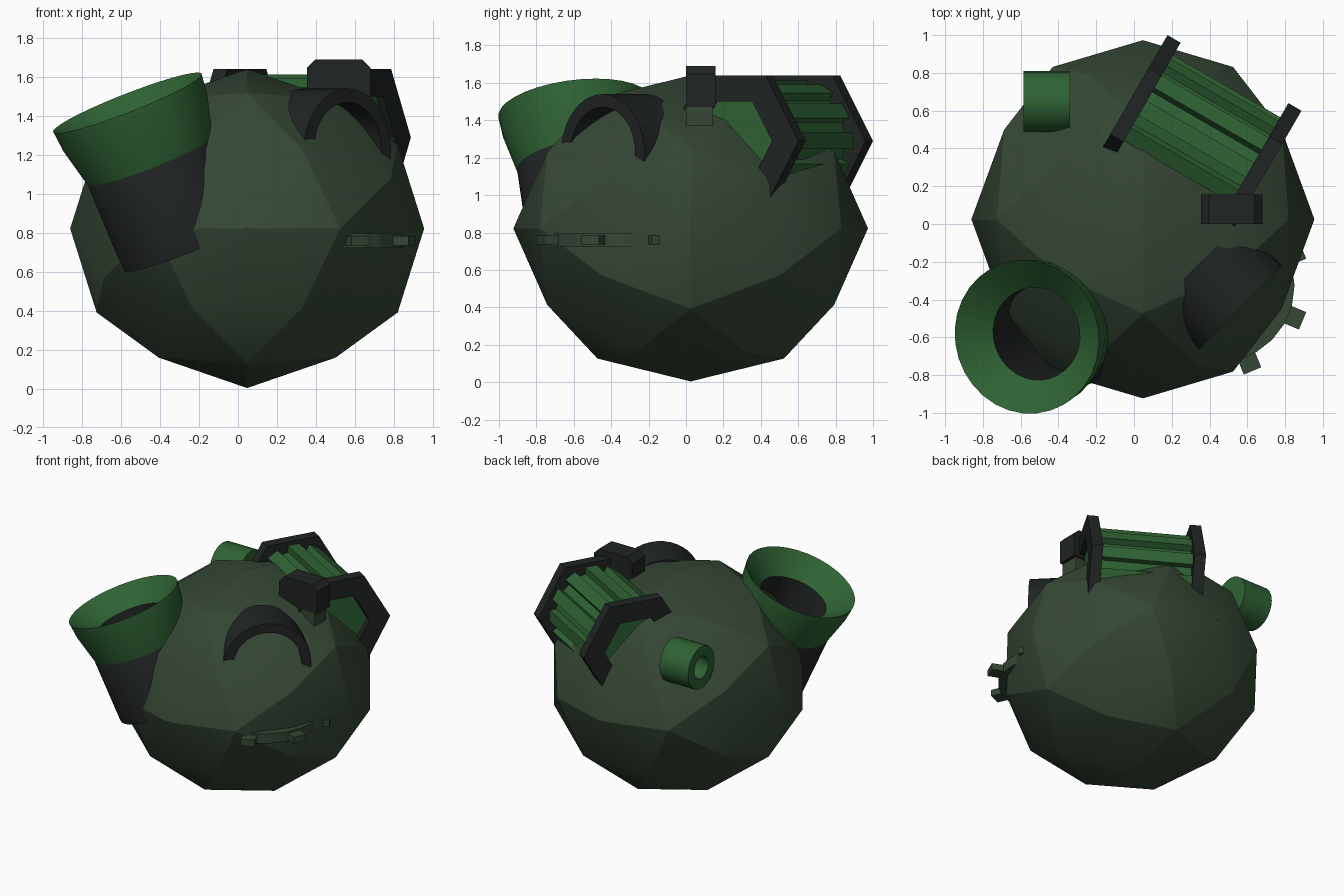
import bpy, bmesh, math
from math import cos, sin, pi, radians
from mathutils import Matrix, Vector

if "Cube" in bpy.data.objects:
    bpy.data.objects.remove(bpy.data.objects["Cube"])


def material(name, rgb):
    m = bpy.data.materials.new(name)
    m.diffuse_color = (*rgb, 1)
    m.use_nodes = True
    m.node_tree.nodes["Principled BSDF"].inputs["Base Color"].default_value = m.diffuse_color
    return m


HULL = material("dark_olive", (0.036, 0.064, 0.036))
GREEN = material("green", (0.028, 0.125, 0.034))
BLACK = material("near_black", (0.014, 0.018, 0.016))


def finish(name, bm, mat, matrix=Matrix(), smooth=None):
    bmesh.ops.transform(bm, matrix=matrix, verts=bm.verts)
    bmesh.ops.recalc_face_normals(bm, faces=bm.faces)
    mesh = bpy.data.meshes.new(name)
    bm.to_mesh(mesh)
    bm.free()
    mesh.materials.append(mat)
    ob = bpy.data.objects.new(name, mesh)
    bpy.context.collection.objects.link(ob)
    if smooth:
        bpy.ops.object.select_all(action='DESELECT')
        ob.select_set(True)
        bpy.context.view_layer.objects.active = ob
        bpy.ops.object.shade_smooth_by_angle(angle=radians(smooth))
    return ob


def frame(origin, x, z):
    """Local axes: x and z given, y completes them."""
    x, z = Vector(x).normalized(), Vector(z).normalized()
    y = z.cross(x)
    m = Matrix((x, y, z)).transposed().to_4x4()
    m.translation = origin
    return m


def lathe(name, profile, segs, mat, matrix, closed=False, smooth=None):
    bm = bmesh.new()
    vs = [bm.verts.new((r, 0, z)) for r, z in profile]
    pairs = list(zip(vs, vs[1:])) + ([(vs[-1], vs[0])] if closed else [])
    edges = [bm.edges.new(p) for p in pairs]
    bmesh.ops.spin(bm, geom=vs + edges, cent=(0, 0, 0), axis=(0, 0, 1),
                   angle=2 * pi, steps=segs, use_duplicate=False)
    bmesh.ops.remove_doubles(bm, verts=bm.verts, dist=1e-4)
    return finish(name, bm, mat, matrix, smooth)


def prism(name, profile, z0, z1, mat, matrix, smooth=None):
    bm = bmesh.new()
    f = bm.faces.new([bm.verts.new((x, y, z0)) for x, y in profile])
    ext = bmesh.ops.extrude_face_region(bm, geom=[f], use_keep_orig=True)
    top = [v for v in ext["geom"] if isinstance(v, bmesh.types.BMVert)]
    bmesh.ops.translate(bm, vec=(0, 0, z1 - z0), verts=top)
    return finish(name, bm, mat, matrix, smooth)


def box(name, lo, hi, mat):
    bm = bmesh.new()
    bmesh.ops.create_cube(bm, size=1)
    lo, hi = Vector(lo), Vector(hi)
    m = Matrix.Translation((lo + hi) / 2) @ Matrix.Diagonal((*(hi - lo), 1))
    return finish(name, bm, mat, m)


# Faceted body: 80-sided icosphere with edge midpoints on the axes
bm = bmesh.new()
a, b = 0.5257, 0.8507
pts = set()
for s in (1, -1):
    base = [(s, 0, 0)]
    for t in (1, -1):
        base.append((s * b, 0, t * a))
        base += [(s * 0.5, t * 0.309, u * 0.809) for u in (1, -1)]
    for p in base:
        pts |= {p, (p[2], p[0], p[1]), (p[1], p[2], p[0])}
for p in sorted(pts):
    bm.verts.new(p)
bmesh.ops.convex_hull(bm, input=bm.verts)
finish("body", bm, HULL, Matrix.Translation((0.047, 0.025, 0.822))
       @ Matrix.Diagonal((0.908, 0.948, 0.818, 1)), smooth=20)

# Tilted mortar tube with flared muzzle
tube = frame((-0.567, -0.597, 1.467), Vector((0.925, 0, 0.362)), (-0.362, -0.115, 0.925))
tube = Matrix.Translation(tube.translation) @ Vector((-0.362, -0.115, 0.925)).to_track_quat('Z', 'Y').to_matrix().to_4x4()
lathe("mortar_barrel", [(0, -0.8), (0.335, -0.8), (0.345, -0.32), (0.247, -0.14),
                        (0.247, -0.7), (0, -0.7)], 32, BLACK, tube, smooth=30)
lathe("mortar_muzzle", [(0.345, -0.32), (0.398, -0.11), (0.41, 0), (0.247, -0.14)],
      32, GREEN, tube, smooth=30)

# Ribbed drum held between two hexagonal frames
along, across = (0.866, -0.5, 0), (0.5, 0.866, 0)
ends = [(0.01, 0.63, 1.29), (0.65, 0.27, 1.29)]
for i, c in enumerate(ends):
    lathe("drum_frame_%d" % (i + 1), [(0.404, -0.04), (0.404, 0.04), (0.242, 0.04), (0.242, -0.04)],
          6, BLACK, frame(c, across, along), closed=True)
teeth = 12
ribs = []
for i in range(teeth):
    for off, r in ((-0.3, 0.275), (-0.26, 0.325), (0.26, 0.325), (0.3, 0.275)):
        t = 2 * pi * (i + off) / teeth
        ribs.append((r * cos(t), r * sin(t)))
prism("ribbed_drum", ribs, -0.367, 0.367, GREEN, frame((0.33, 0.45, 1.29), across, along))

# Sight block on its base
w, c = 0.163, 0.042
block = [(-w, 1.475), (w, 1.475), (w, 1.69 - c), (w - c, 1.69), (c - w, 1.69), (-w, 1.69 - c)]
prism("sight_block", block, -0.157, 0, BLACK, frame((0.517, 0, 0), (1, 0, 0), (0, -1, 0)))
box("sight_base", (0.40, 0, 1.3), (0.655, 0.145, 1.48), HULL)

# Arched hood over the front right
n = 20
arch = [(0.315 * cos(pi * i / n), 0.315 * sin(pi * i / n)) for i in range(n + 1)]
arch += [(0.245 * cos(pi * i / n), 0.245 * sin(pi * i / n)) for i in range(n, -1, -1)]
prism("arched_hood", arch, -0.32, 0, BLACK,
      frame((0.562, -0.445, 1.225), (1, 1, 0), (1, -1, 0)) @ Matrix.Rotation(radians(-9), 4, 'Z'),
      smooth=30)

# Exhaust pipe at the back left
lathe("exhaust_pipe", [(0, -0.245), (0.162, -0.245), (0.162, 0), (0.085, 0), (0.085, -0.12), (0, -0.12)],
      24, GREEN, frame((-0.585, 0.648, 1.285), (0, 1, 0), (-1, 0, 0)), smooth=30)

# Half-sunk gear at the front right
hub = Matrix.Translation((0.44, -0.325, 0.76))
prism("gear_disc", [(0.41 * cos(2 * pi * i / 24), 0.41 * sin(2 * pi * i / 24)) for i in range(24)],
      -0.037, 0.037, HULL, hub)
for i in range(8):
    prism("gear_tooth_%d" % (i + 1), [(0.36, -0.05), (0.49, -0.05), (0.49, 0.05), (0.36, 0.05)],
          -0.025, 0.025, HULL, hub @ Matrix.Rotation(radians(22.5 + 45 * i), 4, 'Z'))
